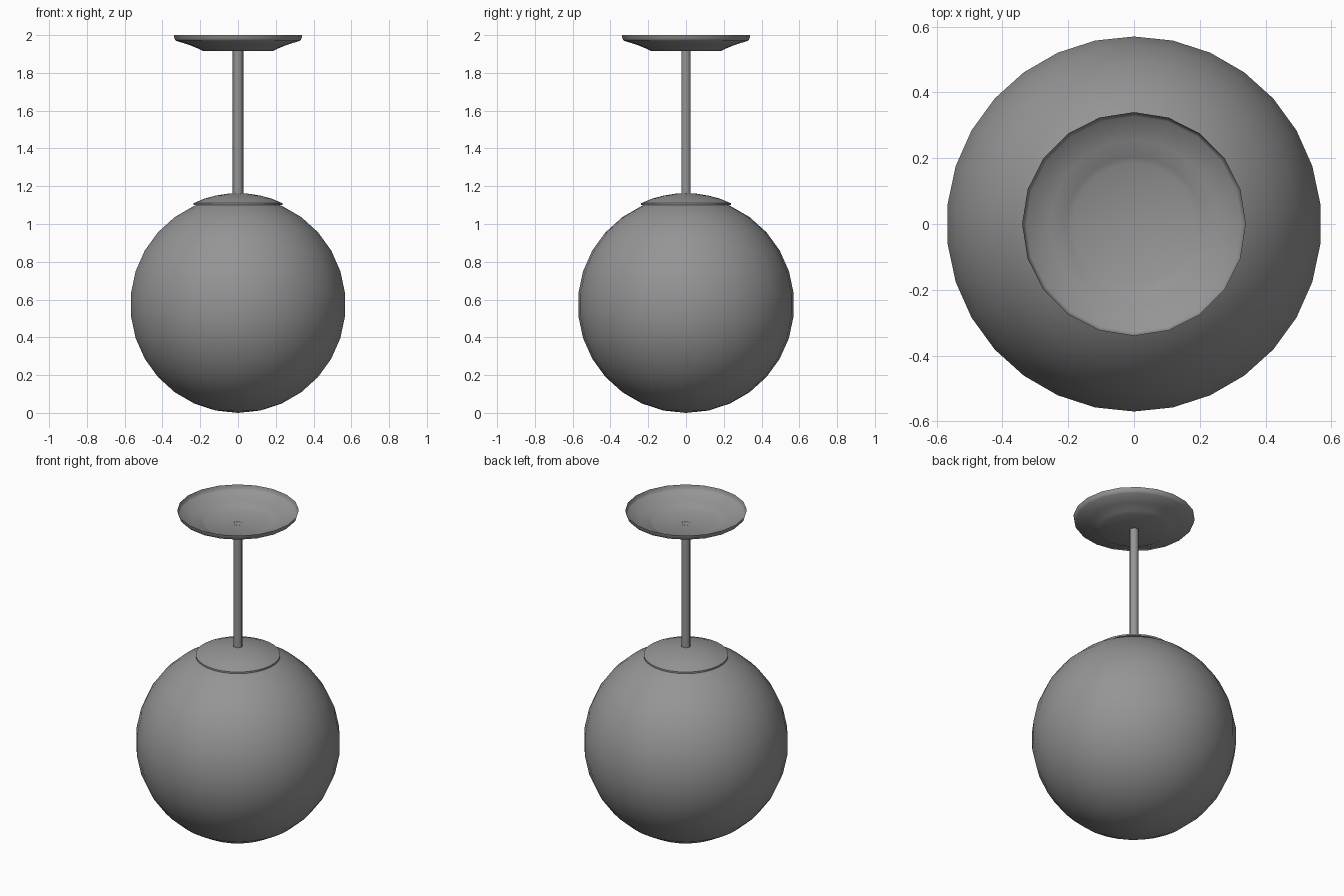
import bpy
from math import sin, cos, pi, radians

cube = bpy.data.objects.get("Cube")
if cube:
    bpy.data.objects.remove(cube, do_unlink=True)

grey = bpy.data.materials.new("mid_grey")
grey.use_nodes = True
colour = (0.3, 0.3, 0.3, 1)
grey.diffuse_color = colour
grey.node_tree.nodes["Principled BSDF"].inputs["Base Color"].default_value = colour


def lathe(name, profile, sides, start=0.0, sharp_angle=180):
    """Turn a (radius, height) profile, listed bottom to top, about the z axis."""
    verts, rings, faces = [], [], []
    for r, z in profile:
        count = 1 if r == 0 else sides
        first = len(verts)
        for i in range(count):
            a = start + 2 * pi * i / sides
            verts.append((r * cos(a), r * sin(a), z))
        rings.append([first + i % count for i in range(sides)])
    for low, high in zip(rings, rings[1:]):
        for i in range(sides):
            j = (i + 1) % sides
            corners = [low[i], low[j], high[j], high[i]]
            faces.append(list(dict.fromkeys(corners)))
    mesh = bpy.data.meshes.new(name)
    mesh.from_pydata(verts, [], faces)
    mesh.materials.append(grey)
    obj = bpy.data.objects.new(name, mesh)
    bpy.context.collection.objects.link(obj)
    bpy.ops.object.select_all(action="DESELECT")
    obj.select_set(True)
    bpy.context.view_layer.objects.active = obj
    if sharp_angle < 180:
        bpy.ops.object.shade_smooth_by_angle(angle=radians(sharp_angle))
    else:
        bpy.ops.object.shade_smooth()
    return obj


# Round globe shade
radius, bands = 0.573, 15
arc = [(0 if k in (0, bands) else radius * sin(pi * k / bands),
        radius - radius * cos(pi * k / bands)) for k in range(bands + 1)]
lathe("globe_shade", arc, 30, start=pi / 2)

# Shallow domed cap with a thin rim on top of the globe
lathe("globe_cap", [(0.2, 1.1), (0.237, 1.1), (0.237, 1.11), (0.18, 1.134),
                    (0.12, 1.15), (0.06, 1.16), (0, 1.163)], 30, start=pi / 2, sharp_angle=40)

# Hanging rod
lathe("hanging_rod", [(0.028, 1.15), (0.028, 1.917)], 6)

# Open ceiling canopy, a thin dish
lathe("ceiling_canopy", [(0, 1.916), (0.185, 1.916), (0.205, 1.926), (0.255, 1.947),
                         (0.328, 1.97), (0.336, 1.98), (0.34, 2)], 20)
